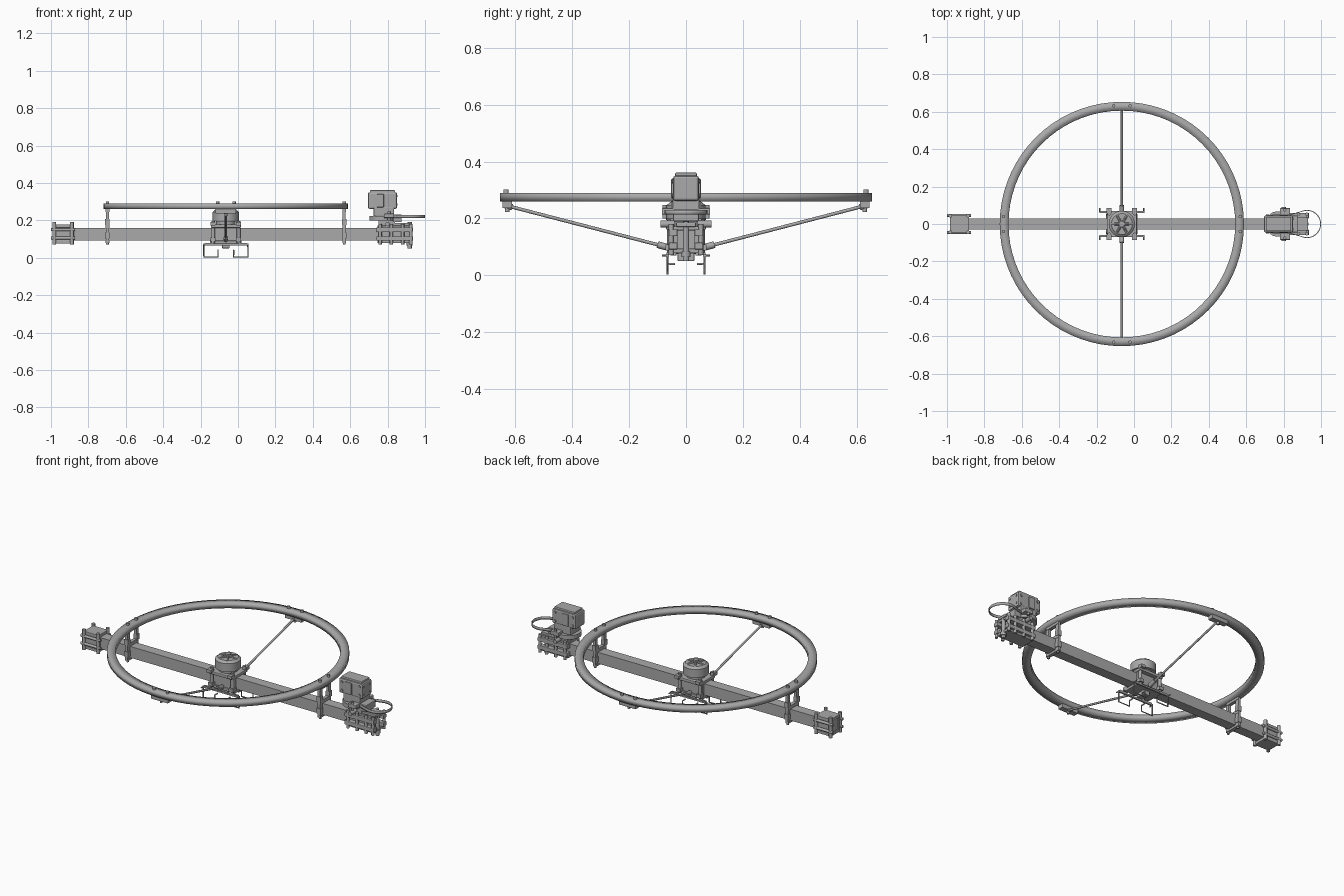
import bpy, math
from mathutils import Vector

cube = bpy.data.objects.get("Cube")
if cube:
    bpy.data.objects.remove(cube, do_unlink=True)

grey = bpy.data.materials.new("mid grey")
grey.use_nodes = True
COLOUR = (0.4, 0.4, 0.4, 1)
grey.diffuse_color = COLOUR
grey.node_tree.nodes["Principled BSDF"].inputs["Base Color"].default_value = COLOUR


def finish(name, bevel=0, smooth=False):
    ob = bpy.context.object
    ob.name = name
    ob.data.materials.append(grey)
    if bevel:
        m = ob.modifiers.new("bevel", "BEVEL")
        m.width, m.segments = bevel, 2
    if smooth:
        bpy.ops.object.shade_smooth_by_angle(angle=math.radians(35))
    return ob


def box(name, x, y, z, bevel=0):
    """Box from (min, max) ranges."""
    mid = [(a + b) / 2 for a, b in (x, y, z)]
    bpy.ops.mesh.primitive_cube_add(size=1, location=mid)
    bpy.context.object.scale = [b - a for a, b in (x, y, z)]
    bpy.ops.object.transform_apply(location=False, rotation=False, scale=True)
    return finish(name, bevel)


def rod(name, a, b, r, sides=16, r2=None):
    """Cylinder or cone between two points."""
    a, b = Vector(a), Vector(b)
    d = b - a
    bpy.ops.mesh.primitive_cone_add(vertices=sides, radius1=r, radius2=r if r2 is None else r2,
                                    depth=d.length, location=(a + b) / 2,
                                    rotation=d.to_track_quat("Z", "Y").to_euler())
    return finish(name, smooth=True)


def band(name, points, z0, z1, t):
    """Upright closed strip around a flat outline, thickened inward."""
    n = len(points)
    verts = [(x, y, z) for z in (z0, z1) for x, y in points]
    faces = [(i, (i + 1) % n, (i + 1) % n + n, i + n) for i in range(n)]
    me = bpy.data.meshes.new(name)
    me.from_pydata(verts, [], faces)
    ob = bpy.data.objects.new(name, me)
    bpy.context.collection.objects.link(ob)
    bpy.ops.object.select_all(action="DESELECT")
    bpy.context.view_layer.objects.active = ob
    ob.select_set(True)
    m = ob.modifiers.new("wall", "SOLIDIFY")
    m.thickness, m.offset = t, -1
    finish(name, smooth=True)


def wire(name, points, r):
    """Square-section bent wire."""
    cu = bpy.data.curves.new(name, "CURVE")
    cu.dimensions, cu.bevel_depth, cu.bevel_resolution = "3D", r, 1
    sp = cu.splines.new("POLY")
    sp.points.add(len(points) - 1)
    for p, co in zip(sp.points, points):
        p.co = (*co, 1)
    cu.materials.append(grey)
    bpy.context.collection.objects.link(bpy.data.objects.new(name, cu))


def circle(cx, r, n):
    return [(cx + r * math.cos(k * math.tau / n), r * math.sin(k * math.tau / n)) for k in range(n)]


CX = -0.065
SIDES = (-1, 1)

# Main beam and large ring
box("beam", (-0.98, 0.9), (-0.03, 0.03), (0.093, 0.16))
band("large_ring", circle(CX, 0.653, 72), 0.26, 0.29, 0.047)

# Ring posts clamped to the beam
for s in SIDES:
    x = CX + s * 0.633
    for t in SIDES:
        box("post_plate", (x - 0.008, x + 0.008), sorted((t * 0.03, t * 0.052)), (0.085, 0.262))
        rod("post_bolt", (x, t * 0.04, 0.25), (x, t * 0.04, 0.302), 0.009)
        rod("post_foot", (x, t * 0.04, 0.07), (x, t * 0.04, 0.09), 0.007)
        for z in (0.12, 0.19):
            box("post_collar", (x - 0.012, x + 0.012), sorted((t * 0.03, t * 0.055)), (z - 0.016, z + 0.016))
    for z, h in ((0.08, 0.012), (0.16, 0.02), (0.245, 0.016)):
        box("post_bridge", (x - 0.01, x + 0.01), (-0.05, 0.05), (z, z + h))

# Side struts with ring brackets
for s in SIDES:
    rod("strut", (CX, s * 0.07, 0.1), (CX, s * 0.63, 0.245), 0.006)
    rod("strut_socket", (CX, s * 0.055, 0.096), (CX, s * 0.1, 0.108), 0.012)
    rod("strut_end", (CX, s * 0.61, 0.24), (CX, s * 0.635, 0.246), 0.011)
    box("ring_bracket", (CX - 0.055, CX + 0.055), sorted((s * 0.612, s * 0.645)), (0.237, 0.262))
    rod("bracket_pin", (CX, s * 0.628, 0.222), (CX, s * 0.628, 0.25), 0.008)
    for t in SIDES:
        rod("ring_bolt", (CX + t * 0.044, s * 0.632, 0.25), (CX + t * 0.044, s * 0.632, 0.302), 0.009)

# Centre clamp around the beam
box("clamp_top", (CX - 0.08, CX + 0.08), (-0.07, 0.07), (0.16, 0.178), 0.004)
box("clamp_bottom", (CX - 0.085, CX + 0.085), (-0.055, 0.055), (0.076, 0.092), 0.004)
box("clamp_hub", (CX - 0.02, CX + 0.02), (-0.03, 0.03), (0.05, 0.078), 0.004)
for s in SIDES:
    box("clamp_cheek", (CX - 0.075, CX + 0.075), sorted((s * 0.031, s * 0.045)), (0.085, 0.165))
    for t in SIDES:
        x = CX + t * 0.068
        rod("clamp_post", (x, s * 0.056, 0.08), (x, s * 0.056, 0.197), 0.01)
        box("clamp_lug", (x - 0.014, x + 0.014), sorted((s * 0.04, s * 0.072)), (0.088, 0.108))
        box("clamp_corner", (x - 0.014, x + 0.014), sorted((s * 0.055, s * 0.085)), (0.172, 0.19))
        box("corner_arm", sorted((x, CX + t * 0.112)), sorted((s * 0.06, s * 0.068)), (0.068, 0.08))

# Landing frames below the clamp
for s in SIDES:
    y = s * 0.065
    box("leg_rail", (CX - 0.12, CX + 0.12), (y - 0.005, y + 0.005), (0.066, 0.075))
    for t in SIDES:
        outer, inner = CX + t * 0.118, CX + t * 0.042
        wire("landing_frame", [(inner, y * 0.6, 0.04), (inner, y, 0.04), (inner, y, 0.005),
                               (outer, y, 0.005), (outer, y, 0.07), (outer, s * 0.085, 0.07)], 0.004)

# Centre motor: stator, bell, spoked cap
rod("motor_base", (CX, 0, 0.175), (CX, 0, 0.198), 0.052, 32)
rod("motor_bell", (CX, 0, 0.195), (CX, 0, 0.245), 0.07, 40)
rod("bell_shoulder", (CX, 0, 0.245), (CX, 0, 0.257), 0.07, 40, 0.056)
rod("motor_hub", (CX, 0, 0.25), (CX, 0, 0.275), 0.016, 16)
for k in range(6):
    a = k * math.tau / 6
    c, d = math.cos(a), math.sin(a)
    rod("bell_spoke", (CX + 0.014 * c, 0.014 * d, 0.262), (CX + 0.056 * c, 0.056 * d, 0.252), 0.007, 8)

# Beam end clamp on the right
for z0, z1 in ((0.075, 0.092), (0.16, 0.178)):
    box("end_plate", (-0.985, -0.885), (-0.045, 0.045), (z0, z1), 0.003)
for s in SIDES:
    box("end_cheek", (-0.985, -0.885), sorted((s * 0.03, s * 0.042)), (0.085, 0.165))
    for x in (-0.982, -0.888):
        rod("end_post", (x, s * 0.044, 0.07), (x, s * 0.044, 0.19), 0.01, 12)
    for z in (0.105, 0.15):
        rod("end_tie", (-1, s * 0.046, z), (-0.872, s * 0.046, z), 0.008, 12)

# Beam end clamp on the left
for z0, z1 in ((0.078, 0.094), (0.158, 0.172)):
    box("tail_plate", (0.745, 0.925), (-0.045, 0.045), (z0, z1), 0.003)
for s in SIDES:
    for z in (0.103, 0.15):
        box("tail_rail", (0.74, 0.935), sorted((s * 0.03, s * 0.06)), (z - 0.012, z + 0.012), 0.003)
    for x in (0.76, 0.82, 0.88, 0.924):
        rod("tail_post", (x, s * 0.052, 0.072), (x, s * 0.052, 0.18), 0.009, 12)
    rod("tail_ear", (0.8, s * 0.035, 0.18), (0.8, s * 0.09, 0.18), 0.012, 12)
rod("tail_pin", (0.918, 0, 0.05), (0.918, 0, 0.19), 0.011)
rod("tail_pin_collar", (0.918, 0, 0.065), (0.918, 0, 0.085), 0.016)

# Tail drive: pedestal, turntable and tall housing
box("pedestal", (0.75, 0.84), (-0.04, 0.04), (0.168, 0.2), 0.004)
rod("turntable", (0.77, 0, 0.198), (0.77, 0, 0.222), 0.068, 32)
box("drive_flange", (0.78, 0.835), (-0.085, 0.085), (0.213, 0.236), 0.004)
box("drive_body", (0.725, 0.835), (-0.047, 0.047), (0.22, 0.27), 0.005)
box("drive_housing", (0.695, 0.85), (-0.045, 0.045), (0.262, 0.35), 0.008)
box("housing_cap", (0.705, 0.84), (-0.038, 0.038), (0.345, 0.361), 0.004)
box("housing_rib", (0.74, 0.78), (-0.052, 0.052), (0.27, 0.34), 0.004)
for s in SIDES:
    for x, z in ((0.715, 0.28), (0.715, 0.33), (0.83, 0.28), (0.83, 0.33)):
        rod("housing_screw", (x, s * 0.04, z), (x, s * 0.05, z), 0.008, 12)
    for z in (0.285, 0.33):
        rod("face_screw", (0.845, s * 0.028, z), (0.854, s * 0.028, z), 0.006, 12)
    rod("flange_bolt", (0.807, s * 0.075, 0.2), (0.807, s * 0.075, 0.247), 0.008, 12)

# Hoop holder and thin teardrop hoop
box("hoop_arm", (0.83, 0.93), (-0.035, 0.035), (0.17, 0.186), 0.003)
box("hoop_block", (0.83, 0.875), (-0.045, 0.045), (0.19, 0.232), 0.004)
outline = [(0.925 + 0.075 * math.cos(math.radians(a)), 0.075 * math.sin(math.radians(a)))
           for a in range(-110, 111, 10)]
band("hoop", outline + [(0.835, 0.05), (0.835, -0.05)], 0.213, 0.229, 0.004)
